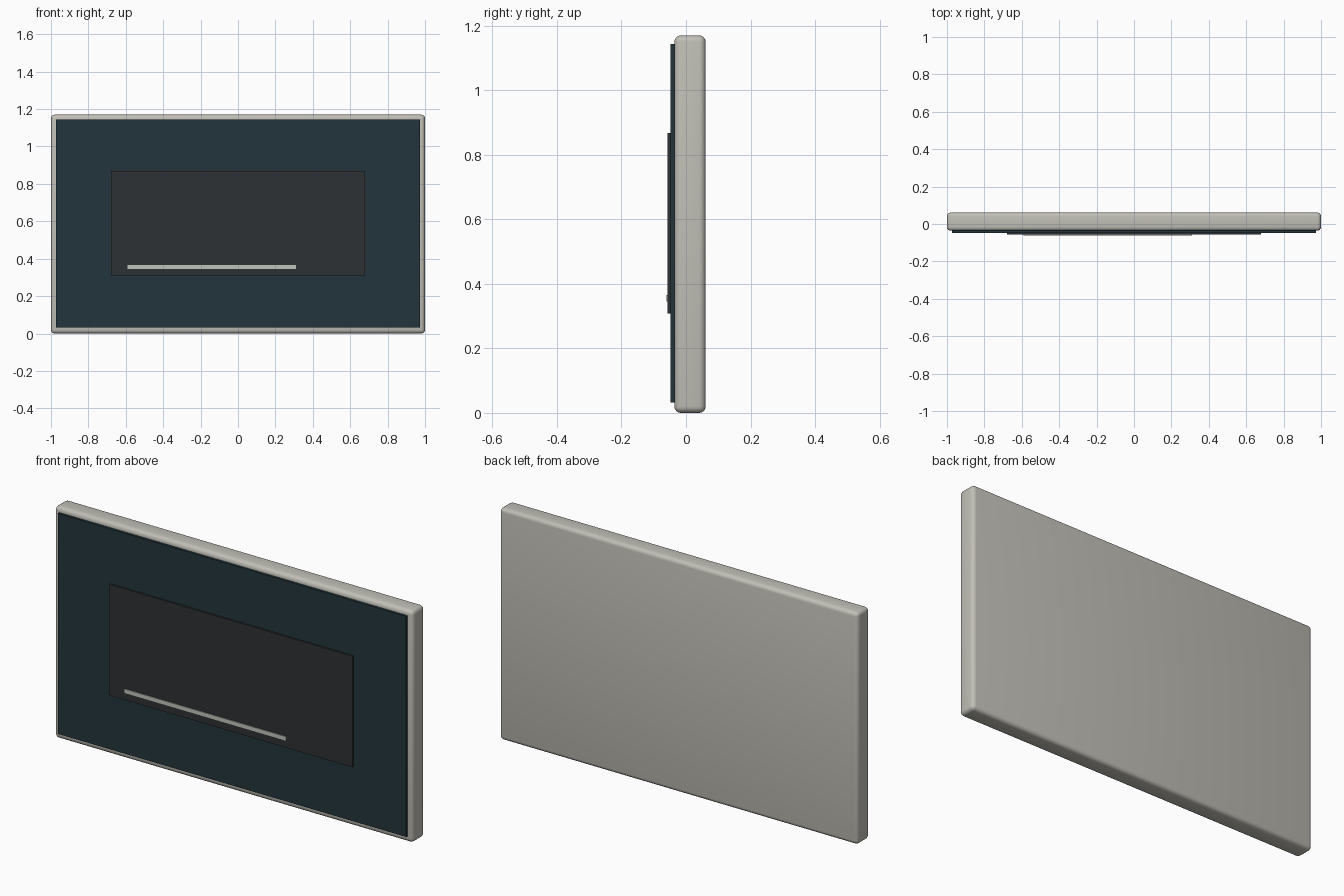
import bpy
import math

if "Cube" in bpy.data.objects:
    bpy.data.objects.remove(bpy.data.objects["Cube"])


def material(name, rgb):
    m = bpy.data.materials.new(name)
    m.diffuse_color = (*rgb, 1)
    m.use_nodes = True
    m.node_tree.nodes["Principled BSDF"].inputs["Base Color"].default_value = m.diffuse_color
    return m


def slab(name, x, y, z, mat, radius=0):
    """Box spanning the (min, max) ranges, with optional rounded edges."""
    bpy.ops.mesh.primitive_cube_add(size=1)
    ob = bpy.context.object
    ob.name = name
    ob.location = [(a + b) / 2 for a, b in (x, y, z)]
    ob.scale = [b - a for a, b in (x, y, z)]
    bpy.ops.object.transform_apply(location=True, rotation=False, scale=True)
    ob.data.materials.append(mat)
    if radius:
        bev = ob.modifiers.new("rounded_edges", 'BEVEL')
        bev.width = radius
        bev.segments = 4
        bpy.ops.object.modifier_apply(modifier=bev.name)
        bpy.ops.object.shade_smooth_by_angle(angle=math.radians(35))
    return ob


shell = material("warm_grey", (0.53, 0.52, 0.47))
teal = material("dark_teal", (0.016, 0.036, 0.045))
charcoal = material("charcoal", (0.027, 0.031, 0.033))
pale = material("pale_grey", (0.53, 0.55, 0.48))

# Rounded housing
slab("housing", (-1, 1), (-0.036, 0.061), (0, 1.17), shell, 0.02)
# Thin layers stacked on the front
slab("screen", (-0.972, 0.972), (-0.048, -0.036), (0.032, 1.144), teal)
slab("display_panel", (-0.678, 0.678), (-0.057, -0.048), (0.308, 0.868), charcoal)
slab("indicator_bar", (-0.59, 0.31), (-0.061, -0.057), (0.345, 0.365), pale)
